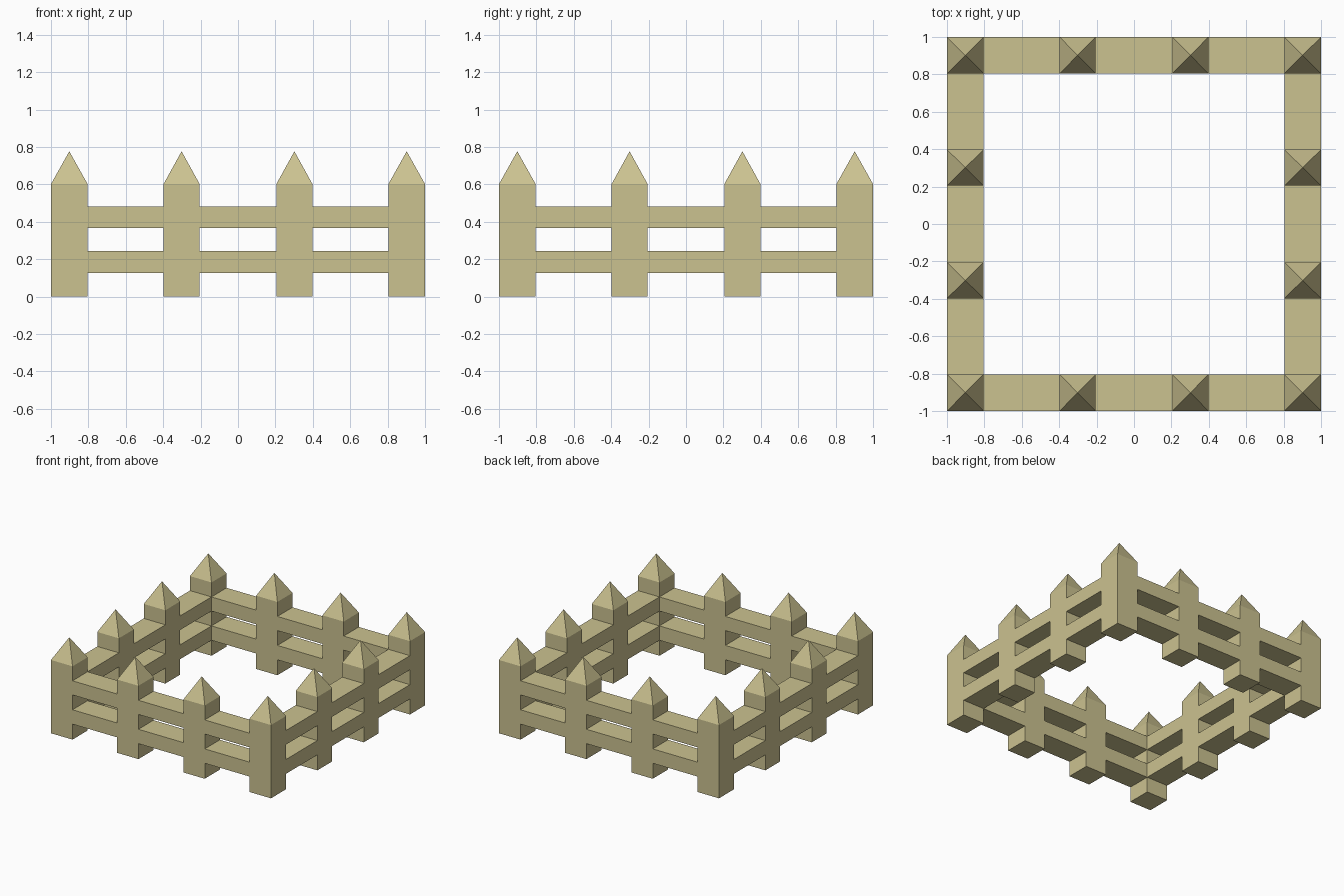
import bpy, bmesh, math

if "Cube" in bpy.data.objects:
    bpy.data.objects.remove(bpy.data.objects["Cube"])

# Post edges along each side, and height levels (rails fill levels 1 and 3)
half = [0.205, 0.398, 0.804, 1.0]
edges = [-e for e in reversed(half)] + half
levels = [0.0, 0.127, 0.245, 0.367, 0.483, 0.602]
apex = 0.777
N, H = len(edges) - 1, len(levels) - 1


def is_post(i, j):
    return i % 2 == 0 and j % 2 == 0


def solid(i, j, k):
    if not (0 <= i < N and 0 <= j < N and 0 <= k < H):
        return False
    on_border = i in (0, N - 1) or j in (0, N - 1)
    return on_border and (is_post(i, j) or k in (1, 3))


bm = bmesh.new()
verts = {}


def vert(p):
    if p not in verts:
        verts[p] = bm.verts.new((edges[p[0]], edges[p[1]], levels[p[2]]))
    return verts[p]


ring = [(0, 0), (1, 0), (1, 1), (0, 1)]
for i in range(N):
    for j in range(N):
        for k in range(H):
            if not solid(i, j, k):
                continue
            cell = (i, j, k)
            # Outer skin of posts and rails as one welded frame
            for axis in range(3):
                for side in (0, 1):
                    near = list(cell)
                    near[axis] += 2 * side - 1
                    cap = axis == 2 and side == 1 and k == H - 1
                    if solid(*near) or cap:
                        continue
                    quad = []
                    for a, b in ring:
                        p = list(cell)
                        p[axis] += side
                        p[(axis + 1) % 3] += a
                        p[(axis + 2) % 3] += b
                        quad.append(vert(tuple(p)))
                    bm.faces.new(quad if side else quad[::-1])
            # Pointed post cap
            if k == H - 1:
                tip = bm.verts.new(((edges[i] + edges[i + 1]) / 2,
                                    (edges[j] + edges[j + 1]) / 2, apex))
                base = [vert((i + a, j + b, H)) for a, b in ring]
                for n in range(4):
                    bm.faces.new((base[n], base[(n + 1) % 4], tip))

# Merge coplanar faces so posts and rails read as flush
bmesh.ops.dissolve_limit(bm, angle_limit=math.radians(1),
                         verts=bm.verts[:], edges=bm.edges[:])
bmesh.ops.recalc_face_normals(bm, faces=bm.faces[:])
mesh = bpy.data.meshes.new("fence")
bm.to_mesh(mesh)
bm.free()
fence = bpy.data.objects.new("fence", mesh)
bpy.context.collection.objects.link(fence)

# Pale wood
wood = bpy.data.materials.new("pale_wood")
wood.diffuse_color = (0.60, 0.54, 0.28, 1)
wood.use_nodes = True
wood.node_tree.nodes["Principled BSDF"].inputs["Base Color"].default_value = wood.diffuse_color
mesh.materials.append(wood)
